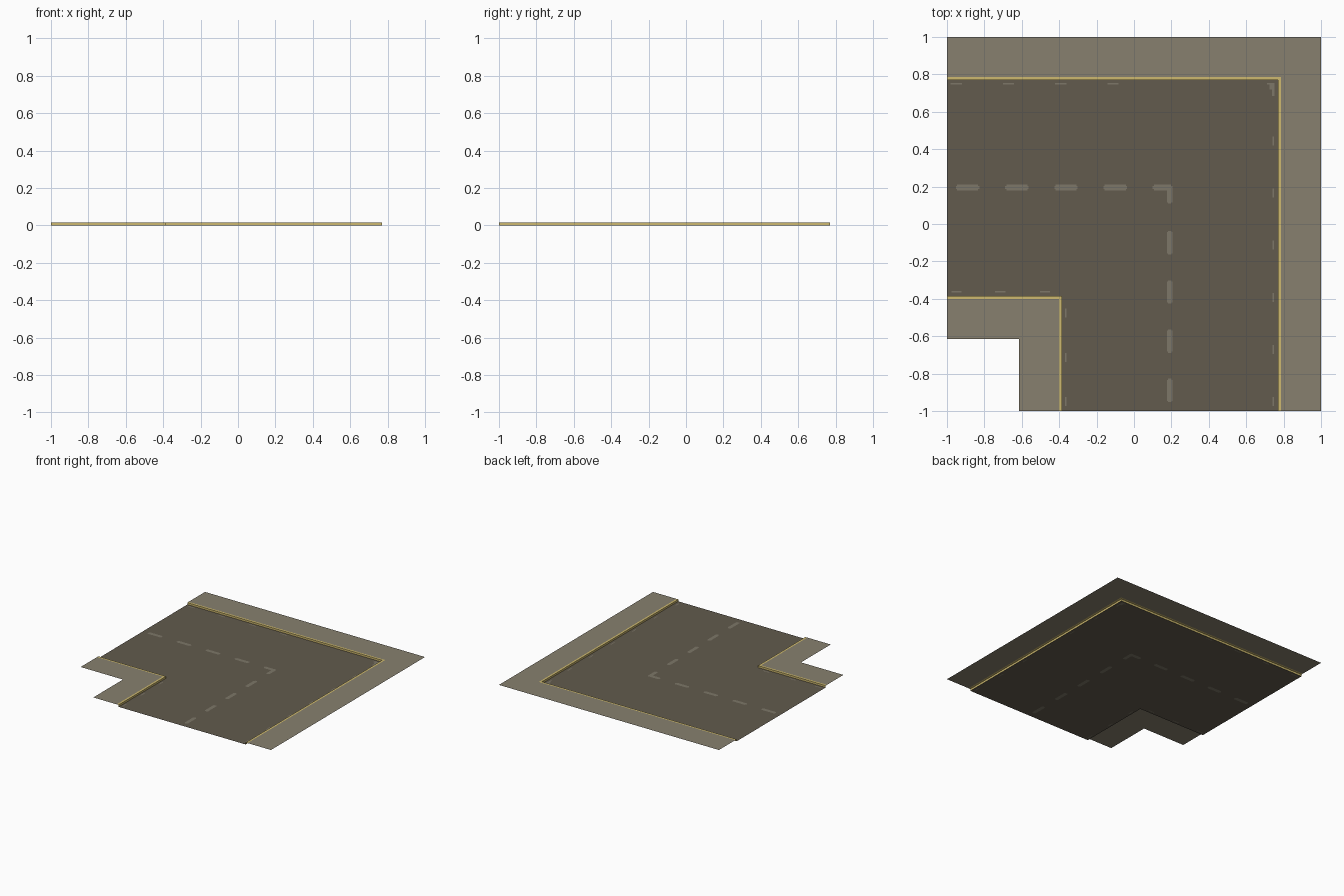
import bpy, bmesh

if "Cube" in bpy.data.objects:
    bpy.data.objects.remove(bpy.data.objects["Cube"])

OUT, INN, H, WALK = 0.77, -0.385, 0.016, 0.23   # road edges, kerb height, pavement width


def material(name, rgb):
    m = bpy.data.materials.new(name)
    m.diffuse_color = (*rgb, 1)
    m.use_nodes = True
    m.node_tree.nodes["Principled BSDF"].inputs["Base Color"].default_value = m.diffuse_color
    return m


asphalt = material("asphalt", (0.122, 0.104, 0.075))
paint = material("faded_paint", (0.205, 0.185, 0.138))
paving = material("paving", (0.242, 0.216, 0.156))
yellow = material("kerb_yellow", (0.62, 0.49, 0.16))


def make_object(name, bm, mats):
    me = bpy.data.meshes.new(name)
    bm.to_mesh(me)
    bm.free()
    for m in mats:
        me.materials.append(m)
    ob = bpy.data.objects.new(name, me)
    bpy.context.collection.objects.link(ob)
    return ob


def corner_sweep(name, edge, side, profile, mat):
    """Sweep (offset, z) profile points round the L-shaped bend at a road edge."""
    bm = bmesh.new()
    rows = []
    for off, z in profile:
        c = edge + side * off
        rows.append([bm.verts.new(p) for p in ((-1, c, z), (c, c, z), (c, -1, z))])
    for a, b in zip(rows, rows[1:]):
        for i in range(2):
            f = [a[i], a[i + 1], b[i + 1], b[i]]
            bm.faces.new(f if side > 0 else f[::-1])
    return make_object(name, bm, [mat])


# Kerbs (wall and painted top) and pavements
LIP = 0.017
for label, edge, side in (("outer", OUT, 1), ("inner", INN, -1)):
    corner_sweep(label + "_kerb", edge, side, [(0, 0), (0, H), (LIP, H)], yellow)
    corner_sweep(label + "_pavement", edge, side, [(LIP, H), (WALK, H)], paving)

# Painted marks as rectangles (x0, x1, y0, y1)
marks = []


def dash(x0, x1, y0, y1, r=0.006):
    """Rectangle with stepped, slightly rounded corners."""
    marks.append((x0 + r, x1 - r, y0, y1))
    marks.append((x0, x1, y0 + r, y1 - r))


MID, W = 0.195, 0.015
for i in range(4):                       # centre line along both arms
    s = -0.952 + 0.263 * i
    dash(s, s + 0.125, MID - W, MID + W)
    dash(MID - 0.004 - W, MID - 0.004 + W, s, s + 0.125)
dash(0.10, 0.205, MID - W, MID + W)      # bend of the centre line
dash(0.176, 0.205, 0.11, MID + W)

for i in range(6):                       # worn dashes beside the outer kerb
    c = -0.95 + 0.279 * i
    marks.append((0.741, 0.749, c - 0.024, c + 0.024))
    if i < 4:
        marks.append((c - 0.03, c + 0.03, 0.745, 0.754))
for c in (-0.95, -0.715, -0.475):        # worn dashes beside the inner kerb
    marks.append((c - 0.027, c + 0.027, -0.366, -0.358))
    marks.append((-0.37, -0.362, c - 0.024, c + 0.024))
marks += [(0.71, 0.75, 0.745, 0.755), (0.738, 0.75, 0.685, 0.755),
          (0.725, 0.75, 0.72, 0.755)]    # worn outer corner

# Road surface: grid cut along every mark edge, coloured by the marks
xs = sorted({round(v, 4) for m in marks for v in m[:2]} | {-1, INN, OUT})
ys = sorted({round(v, 4) for m in marks for v in m[2:]} | {-1, INN, OUT})
bm = bmesh.new()
grid = [[bm.verts.new((x, y, 0)) for y in ys] for x in xs]
for i in range(len(xs) - 1):
    for j in range(len(ys) - 1):
        cx, cy = (xs[i] + xs[i + 1]) / 2, (ys[j] + ys[j + 1]) / 2
        if cx < INN and cy < INN:
            continue
        f = bm.faces.new((grid[i][j], grid[i + 1][j], grid[i + 1][j + 1], grid[i][j + 1]))
        f.material_index = int(any(a < cx < b and c < cy < d for a, b, c, d in marks))
bmesh.ops.delete(bm, geom=[v for v in bm.verts if not v.link_faces], context='VERTS')
make_object("road", bm, [asphalt, paint])
